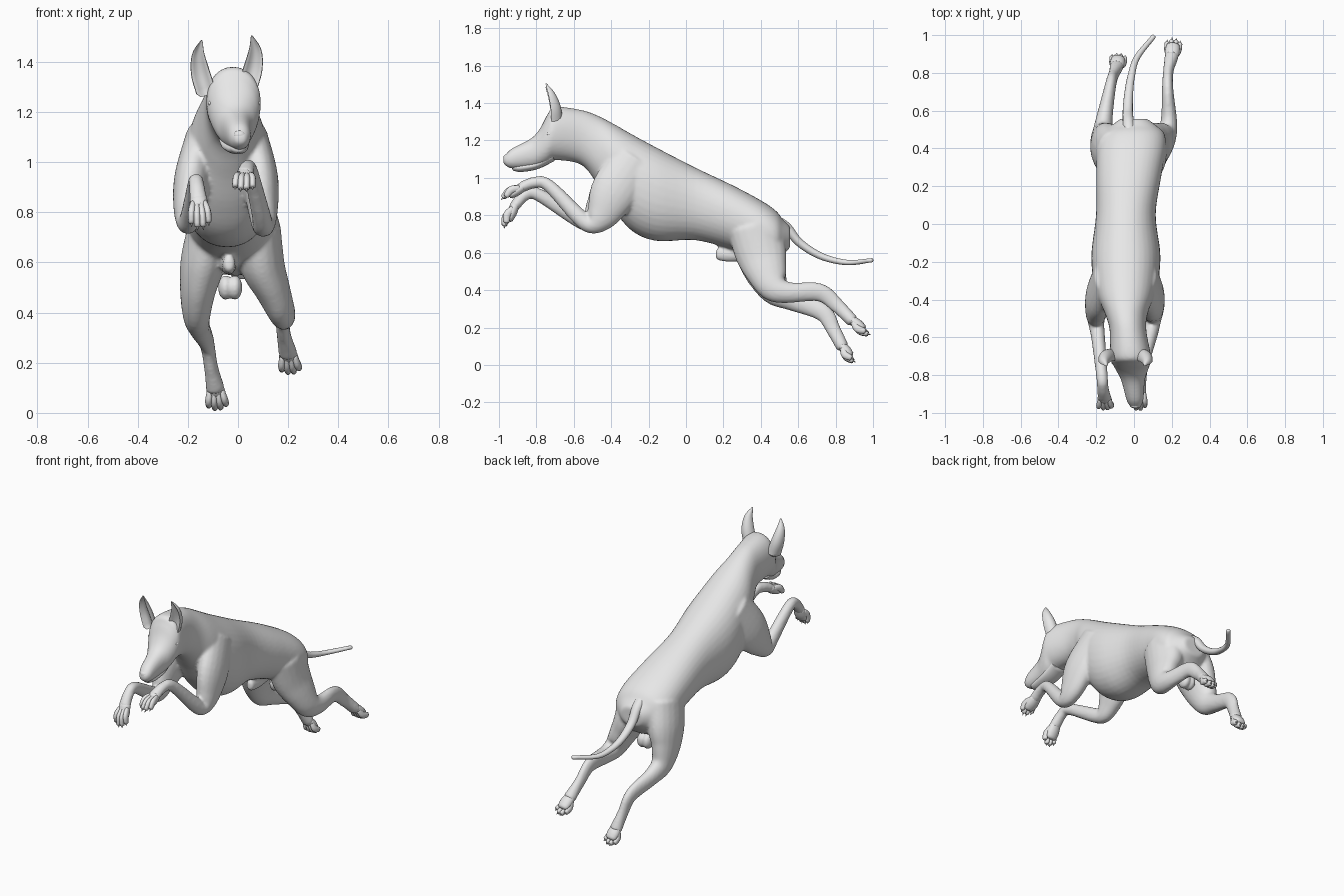
import bpy, bmesh, math
from mathutils import Vector

if "Cube" in bpy.data.objects:
    bpy.data.objects.remove(bpy.data.objects["Cube"])

X = Vector((1, 0, 0))
coat = bpy.data.materials.new("grey_coat")
coat.diffuse_color = (0.8, 0.8, 0.8, 1)
coat.use_nodes = True
coat.node_tree.nodes["Principled BSDF"].inputs["Base Color"].default_value = coat.diffuse_color


def spline(rows, steps):
    """Catmull-Rom through rows of (x, y, z, side radius, other radius)."""
    p = [Vector(r) for r in rows]
    p = [p[0] * 2 - p[1]] + p + [p[-1] * 2 - p[-2]]
    out = []
    for a, b, c, d in zip(p, p[1:], p[2:], p[3:]):
        for i in range(steps):
            t = i / steps
            out.append((b * 2 + (c - a) * t + (a * 2 - b * 5 + c * 4 - d) * t ** 2
                        + (b * 3 - a - c * 3 + d) * t ** 3) * 0.5)
    return out + [p[-2]]


def loft(bm, rows, sides=20, steps=5, tangent=None, scoop=False, power=1):
    """Closed tube of elliptical rings with rounded ends; power below 1 squares the rings."""
    pts = [(Vector(r[:3]), r[3], r[4]) for r in spline(rows, steps)]

    def direction(i):
        if tangent:
            return Vector(tangent)
        return (pts[min(i + 1, len(pts) - 1)][0] - pts[max(i - 1, 0)][0]).normalized()

    rings = [(c, direction(i), a, b) for i, (c, a, b) in enumerate(pts)]
    for end, sign in ((0, -1), (-1, 1)):
        c, t, a, b = rings[end]
        cap = (c + t * sign * 0.4 * min(a, b), t, a * 0.6, b * 0.6)
        rings = [cap] + rings if end == 0 else rings + [cap]
    prev = None
    for c, t, a, b in rings:
        side = (X - t * X.dot(t)).normalized()
        other = t.cross(side)
        ring = []
        for k in range(sides):
            s, co = math.sin(k * math.tau / sides), math.cos(k * math.tau / sides)
            s, co = (math.copysign(abs(v) ** power, v) for v in (s, co))
            if scoop and s < 0:
                s += 1.2 * s * s
            ring.append(bm.verts.new(c + side * a * co + other * b * s))
        if prev:
            for k in range(sides):
                n = (k + 1) % sides
                bm.faces.new((prev[k], prev[n], ring[n], ring[k]))
        else:
            bm.faces.new(ring[::-1])
        prev = ring
    bm.faces.new(prev)


def ball(bm, centre, size, segments=16):
    made = bmesh.ops.create_uvsphere(bm, u_segments=segments, v_segments=segments // 2 + 2, radius=1)
    for v in made["verts"]:
        v.co = Vector(centre) + Vector([v.co[i] * size[i] for i in range(3)])


def finish(bm, name, voxel=0):
    bmesh.ops.recalc_face_normals(bm, faces=bm.faces[:])
    me = bpy.data.meshes.new(name)
    bm.to_mesh(me)
    bm.free()
    ob = bpy.data.objects.new(name, me)
    bpy.context.collection.objects.link(ob)
    bpy.ops.object.select_all(action='DESELECT')
    bpy.context.view_layer.objects.active = ob
    ob.select_set(True)
    if voxel:
        m = ob.modifiers.new("blend", 'REMESH')
        m.mode, m.voxel_size = 'VOXEL', voxel
        s = ob.modifiers.new("soften", 'SMOOTH')
        s.factor, s.iterations = 0.5, 6
        bpy.ops.object.modifier_apply(modifier="blend")
        bpy.ops.object.modifier_apply(modifier="soften")
    ob.data.materials.clear()
    ob.data.materials.append(coat)
    bpy.ops.object.shade_smooth_by_angle(angle=math.radians(50))


def centre_x(y):
    """The spine bends sideways at the head and at the hips."""
    return -.043 + .1 * max(0, -y - .45) + .1 * max(0, y - .1)


# Torso, neck and head: y, top, bottom, half width
trunk = [(-.965, 1.125, 1.065, .03), (-.93, 1.158, 1.05, .045), (-.83, 1.21, 1.05, .062),
         (-.78, 1.265, 1.06, .082), (-.74, 1.34, 1.075, .1), (-.70, 1.38, 1.095, .108),
         (-.56, 1.363, 1.07, .097), (-.47, 1.332, .96, .115), (-.38, 1.285, .82, .152),
         (-.28, 1.228, .71, .175), (-.15, 1.158, .662, .182), (.05, 1.055, .667, .158),
         (.25, .96, .615, .172), (.40, .88, .56, .182), (.48, .825, .55, .165), (.52, .775, .59, .12)]
bm = bmesh.new()
loft(bm, [(centre_x(y), y, (t + b) / 2, w, (t - b) / 2) for y, t, b, w in trunk],
     sides=36, tangent=(0, 1, 0), power=.92)

# Limb thickness from shoulder or hip down to the paw: (across, along)
front_size = [(.07, .13), (.073, .13), (.058, .088), (.044, .048),
              (.037, .044), (.031, .034), (.031, .031), (.036, .029)]
hind_size = [(.09, .14), (.09, .138), (.072, .112), (.056, .08),
             (.043, .056), (.03, .049), (.028, .039), (.038, .034)]
limbs = {}
limbs["front_left"] = front_size, [(.05, -.27, 1.09), (.088, -.38, .93), (.1, -.45, .80), (.1, -.51, .75),
                                   (.09, -.58, .80), (.05, -.735, .96), (.037, -.81, .975), (.028, -.88, .95)]
limbs["front_right"] = front_size, [(-.14, -.27, 1.09), (-.182, -.38, .93), (-.2, -.46, .82), (-.2, -.52, .76),
                                    (-.19, -.60, .795), (-.17, -.80, .915), (-.165, -.865, .905),
                                    (-.157, -.92, .845)]
limbs["hind_left"] = hind_size, [(.08, .36, .74), (.095, .40, .60), (.135, .43, .50), (.17, .47, .415),
                                 (.185, .55, .387), (.178, .715, .388), (.182, .81, .315), (.2, .89, .235)]
limbs["hind_right"] = hind_size, [(-.11, .36, .74), (-.14, .40, .60), (-.16, .43, .49), (-.165, .48, .395),
                                  (-.155, .57, .345), (-.125, .73, .282), (-.108, .79, .185), (-.09, .837, .095)]
for sizes, path in limbs.values():
    loft(bm, [p + s for p, s in zip(path, sizes)])

# Sheath under the belly
loft(bm, [(-.04, .33, .60, .035, .04), (-.037, .24, .59, .03, .04), (-.035, .17, .595, .024, .036)])
finish(bm, "body", voxel=0.009)

# Paws: a pad and four arched toes with claws
tips = {"front_left": (.022, -.988, .9), "front_right": (-.15, -.982, .743),
        "hind_left": (.212, .97, .155), "hind_right": (-.08, .888, .012)}
for name, tip in tips.items():
    base, tip = Vector(limbs[name][1][-1]), Vector(tip)
    d = tip - base
    side = (X - d * X.dot(d) / d.length_squared).normalized()
    up = d.cross(side).normalized()
    bm = bmesh.new()
    loft(bm, [(*(base - d * .1), .034, .026), (*(base + d * .3 - up * .008), .039, .027),
              (*(base + d * .6 - up * .014), .034, .02)], sides=14, steps=3)
    for i in (-1.5, -.5, .5, 1.5):
        reach = 1 if abs(i) < 1 else .84
        a = base + side * i * .015 + d * .1
        m = base + side * i * .021 + d * .55 * reach + up * .01
        e = base + side * i * .023 + d * .92 * reach - up * .008
        loft(bm, [(*a, .013, .018), (*m, .0145, .021), (*e, .0125, .016)], sides=10, steps=4)
        loft(bm, [(*e, .006, .007), (*(e + d * .13 - up * .008), .0015, .002)], sides=6, steps=2)
    finish(bm, name + "_paw")

# Ears, hollowed on the forward side; the right one is mirrored and a little lower
ear = [(.038, -.71, 1.30, .04, .05), (.06, -.715, 1.375, .038, .046),
       (.068, -.73, 1.445, .026, .03), (.055, -.75, 1.503, .004, .005)]
for name, sign, shift, drop in (("left_ear", 1, 0, 0), ("right_ear", -1, -.09, .018)):
    bm = bmesh.new()
    loft(bm, [(sign * x + shift, y, z - drop, a, b) for x, y, z, a, b in ear], scoop=True)
    finish(bm, name)

# Lower jaw and nose
bm = bmesh.new()
loft(bm, [(.002, -.92, 1.055, .028, .018), (-.003, -.88, 1.055, .042, .023),
          (-.012, -.80, 1.07, .056, .024), (-.02, -.72, 1.115, .062, .03)])
finish(bm, "lower_jaw")
bm = bmesh.new()
ball(bm, (.006, -.962, 1.108), (.024, .014, .018))
finish(bm, "nose")

# Eyes
for name, s in (("left_eye", 1), ("right_eye", -1)):
    bm = bmesh.new()
    ball(bm, (centre_x(-.73) + s * .096, -.73, 1.235), (.009, .013, .01))
    finish(bm, name)

# Tail, tapering evenly
tail = [(-.025, .485, .77), (-.03, .54, .735), (-.033, .60, .66), (-.028, .69, .597),
        (-.015, .78, .562), (.015, .88, .547), (.105, .994, .56)]
bm = bmesh.new()
loft(bm, [(*p, .034 - .0036 * i, .029 - .003 * i) for i, p in enumerate(tail)], sides=14)
finish(bm, "tail")

# Testicles between the hind legs
bm = bmesh.new()
for x in (-.05, -.012):
    ball(bm, (x, .45, .5), (.03, .045, .05))
finish(bm, "testicles", voxel=0.008)
